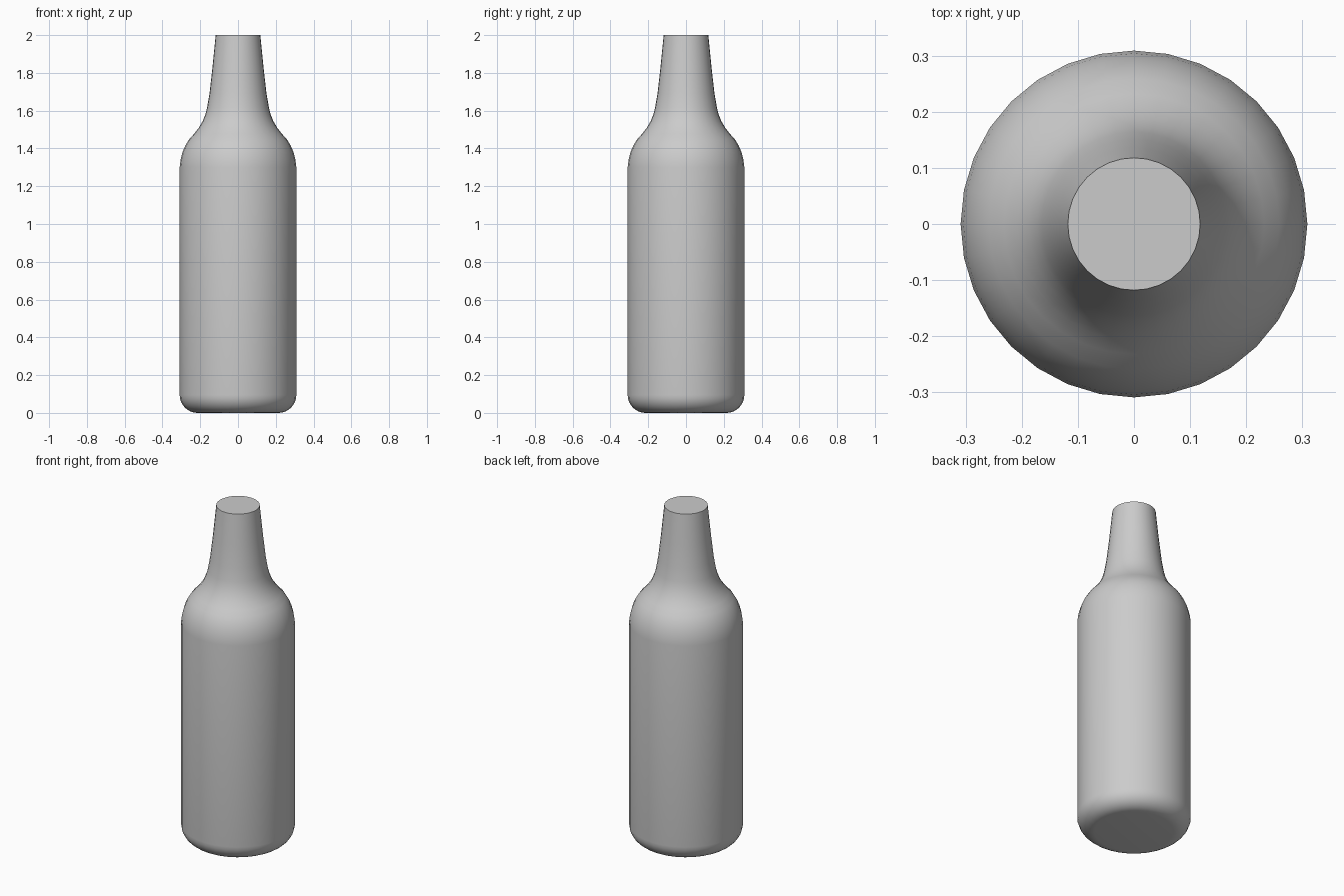
import bpy, bmesh
from math import sin, cos, pi, radians

if "Cube" in bpy.data.objects:
    bpy.data.objects.remove(bpy.data.objects["Cube"])

SIDES = 32
R, FILLET = 0.309, 0.095

# Profile (radius, height): rounded base edge, then shoulder and neck
profile = [(R - FILLET + FILLET * sin(a), FILLET - FILLET * cos(a))
           for a in (i * pi / 16 for i in range(9))]
profile += [(R, 1.3), (0.304, 1.34), (0.294, 1.38), (0.279, 1.415),
            (0.259, 1.448), (0.232, 1.478), (0.208, 1.509), (0.188, 1.543),
            (0.173, 1.58), (0.164, 1.615), (0.151, 1.69), (0.136, 1.82),
            (0.118, 2.0)]

# Revolve the profile into a closed bottle
bm = bmesh.new()
rings = [[bm.verts.new((r * cos(2 * pi * i / SIDES), r * sin(2 * pi * i / SIDES), z))
          for i in range(SIDES)] for r, z in profile]
for low, high in zip(rings, rings[1:]):
    for i in range(SIDES):
        j = (i + 1) % SIDES
        bm.faces.new((low[i], low[j], high[j], high[i]))

# Flat base and flat top
bm.faces.new(rings[0][::-1])
bm.faces.new(rings[-1])

mesh = bpy.data.meshes.new("bottle")
bm.to_mesh(mesh)
bm.free()
bottle = bpy.data.objects.new("bottle", mesh)
bpy.context.collection.objects.link(bottle)

# Smooth sides, crisp top rim
bpy.context.view_layer.objects.active = bottle
bottle.select_set(True)
bpy.ops.object.shade_smooth_by_angle(angle=radians(40))
